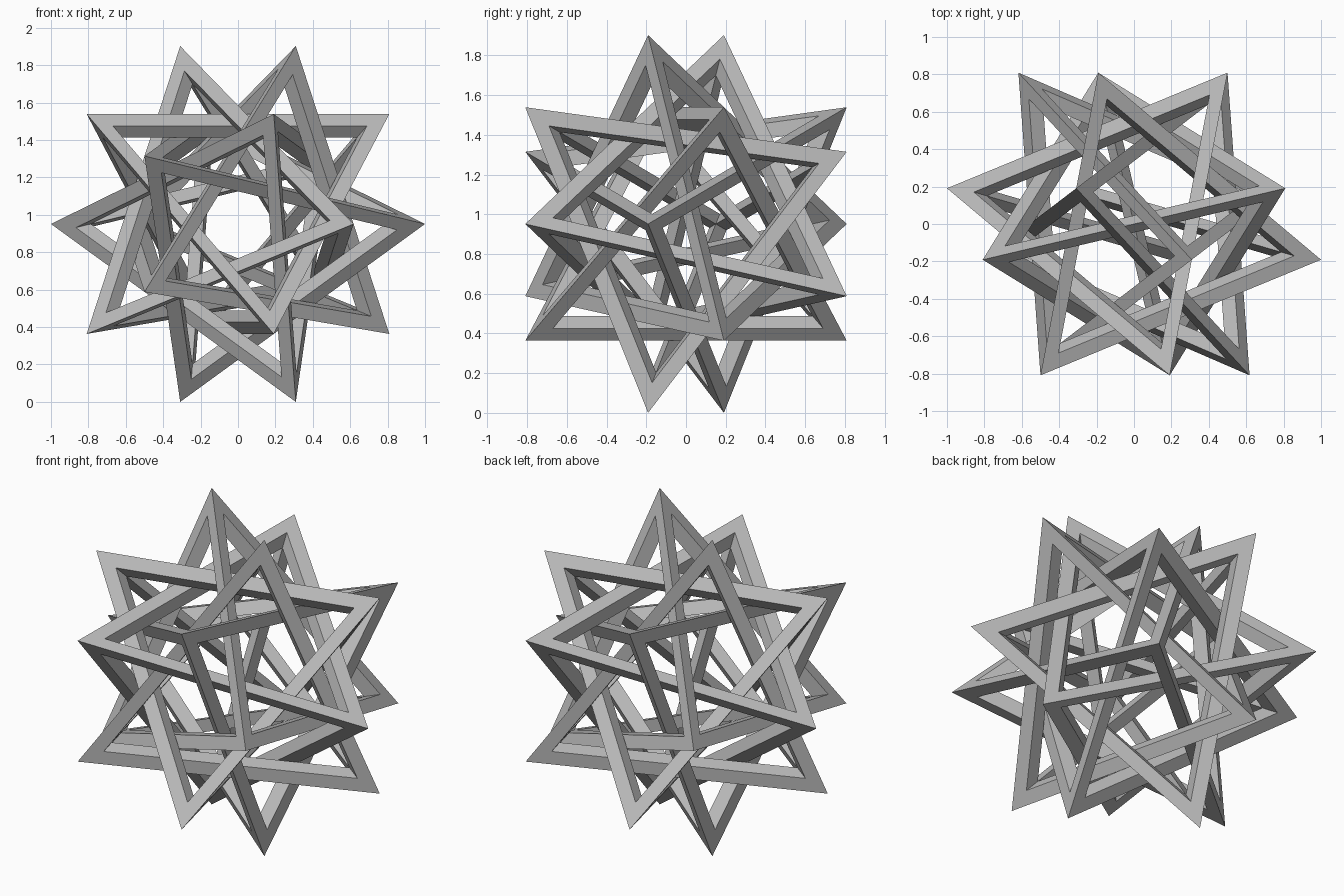
import bpy, bmesh
from math import cos, sin, radians, sqrt
from mathutils import Vector

cube = bpy.data.objects.get("Cube")
if cube:
    bpy.data.objects.remove(cube, do_unlink=True)

INSET = 0.16                    # bar width as a share of the face inradius
INNER = 1 - INSET * 4 / 3       # scale of the inner corners: rhombic bars
PHI = (1 + sqrt(5)) / 2
CENTRE = Vector((0, 0, sin(radians(72))))

grey = bpy.data.materials.new("light grey")
grey.use_nodes = True
colour = (0.5, 0.5, 0.5, 1)
grey.diffuse_color = colour
grey.node_tree.nodes["Principled BSDF"].inputs["Base Color"].default_value = colour


def corner(radius, angle, y):
    a = radians(angle)
    return Vector((radius * cos(a), y, radius * sin(a)))


def tetrahedron_frame(name, corners):
    """Open tetrahedron: flat outer bands and sloping inner walls."""
    bm = bmesh.new()
    outer = [bm.verts.new(CENTRE + c) for c in corners]
    inner = [bm.verts.new(CENTRE + c * INNER) for c in corners]
    for skip in range(4):
        ids = [i for i in range(4) if i != skip]
        middle = sum((corners[i] for i in ids), Vector()) / 3
        hole = [bm.verts.new(CENTRE + corners[i].lerp(middle, INSET)) for i in ids]
        for k in range(3):
            n = (k + 1) % 3
            a, b = ids[k], ids[n]
            bm.faces.new((outer[a], outer[b], hole[n], hole[k]))
            bm.faces.new((hole[k], hole[n], inner[b], inner[a]))
    bmesh.ops.recalc_face_normals(bm, faces=bm.faces)
    mesh = bpy.data.meshes.new(name)
    bm.to_mesh(mesh)
    bm.free()
    mesh.materials.append(grey)
    bpy.context.collection.objects.link(bpy.data.objects.new(name, mesh))


# Five interlocked frames, turned in fifths about the front-to-back axis
small, far, near = 1 / PHI, PHI / 2, 0.5 / PHI ** 2
for i in range(5):
    turn = 72 * i
    tetrahedron_frame(f"tetrahedron_frame_{i + 1}", [
        corner(small, turn, -far),
        corner(1, turn - 144, -near),
        corner(1, turn + 108, near),
        corner(small, turn - 36, far),
    ])
